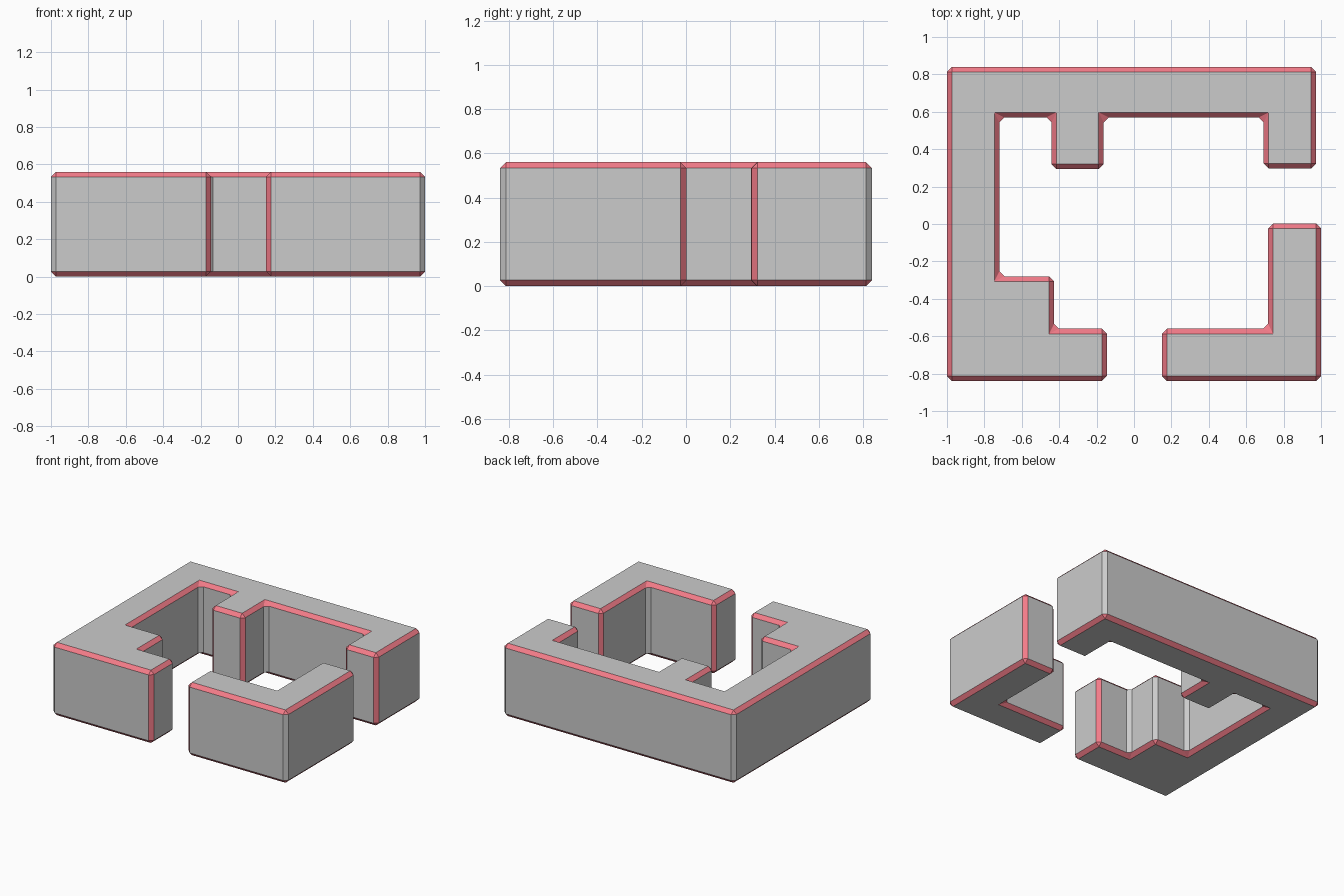
import bpy, bmesh
from mathutils import Vector

if "Cube" in bpy.data.objects:
    bpy.data.objects.remove(bpy.data.objects["Cube"])

HEIGHT, BEVEL = 0.56, 0.027

stone = bpy.data.materials.new("wall_grey")
trim = bpy.data.materials.new("edge_trim")
trim.diffuse_color = (0.9, 0.2, 0.25, 1)
trim.use_nodes = True
trim.node_tree.nodes["Principled BSDF"].inputs["Base Color"].default_value = trim.diffuse_color


def wall(name, outline, end_corners):
    """Extrude a plan outline, chamfer every edge and colour the trim."""
    bm = bmesh.new()
    base = bm.faces.new([bm.verts.new((x, y, 0)) for x, y in outline])
    top = bmesh.ops.extrude_face_region(bm, geom=[base])["geom"]
    bmesh.ops.translate(bm, vec=(0, 0, HEIGHT),
                        verts=[v for v in top if isinstance(v, bmesh.types.BMVert)])
    bmesh.ops.recalc_face_normals(bm, faces=bm.faces)
    bmesh.ops.bevel(bm, geom=bm.edges[:], offset=BEVEL, segments=1,
                    profile=0.5, affect='EDGES', material=1)
    bm.normal_update()
    ends = [Vector(outline[i]) for i in end_corners]
    # upright chamfers are trimmed only at the free ends of the walls
    for f in bm.faces:
        if f.material_index == 1 and abs(f.normal.z) < 0.1:
            c = f.calc_center_median().xy
            if min((c - e).length for e in ends) > 0.06:
                f.material_index = 0
    mesh = bpy.data.meshes.new(name)
    bm.to_mesh(mesh)
    bm.free()
    mesh.materials.append(stone)
    mesh.materials.append(trim)
    bpy.context.collection.objects.link(bpy.data.objects.new(name, mesh))


# long wall: front left, left side, back, with an inner stub and a right stub
wall("main_wall", [
    (-1, -0.84), (-0.145, -0.84), (-0.145, -0.56), (-0.427, -0.56),
    (-0.427, -0.28), (-0.72, -0.28), (-0.72, 0.57), (-0.441, 0.57),
    (-0.441, 0.293), (-0.162, 0.293), (-0.162, 0.57), (0.693, 0.57),
    (0.693, 0.296), (0.974, 0.296), (0.974, 0.84), (-1, 0.84)],
    [1, 2, 8, 9, 12, 13])

# L-shaped corner wall at the front right
wall("corner_wall", [
    (0.15, -0.84), (1, -0.84), (1, 0.003), (0.717, 0.003),
    (0.717, -0.56), (0.15, -0.56)],
    [0, 2, 3, 5])
